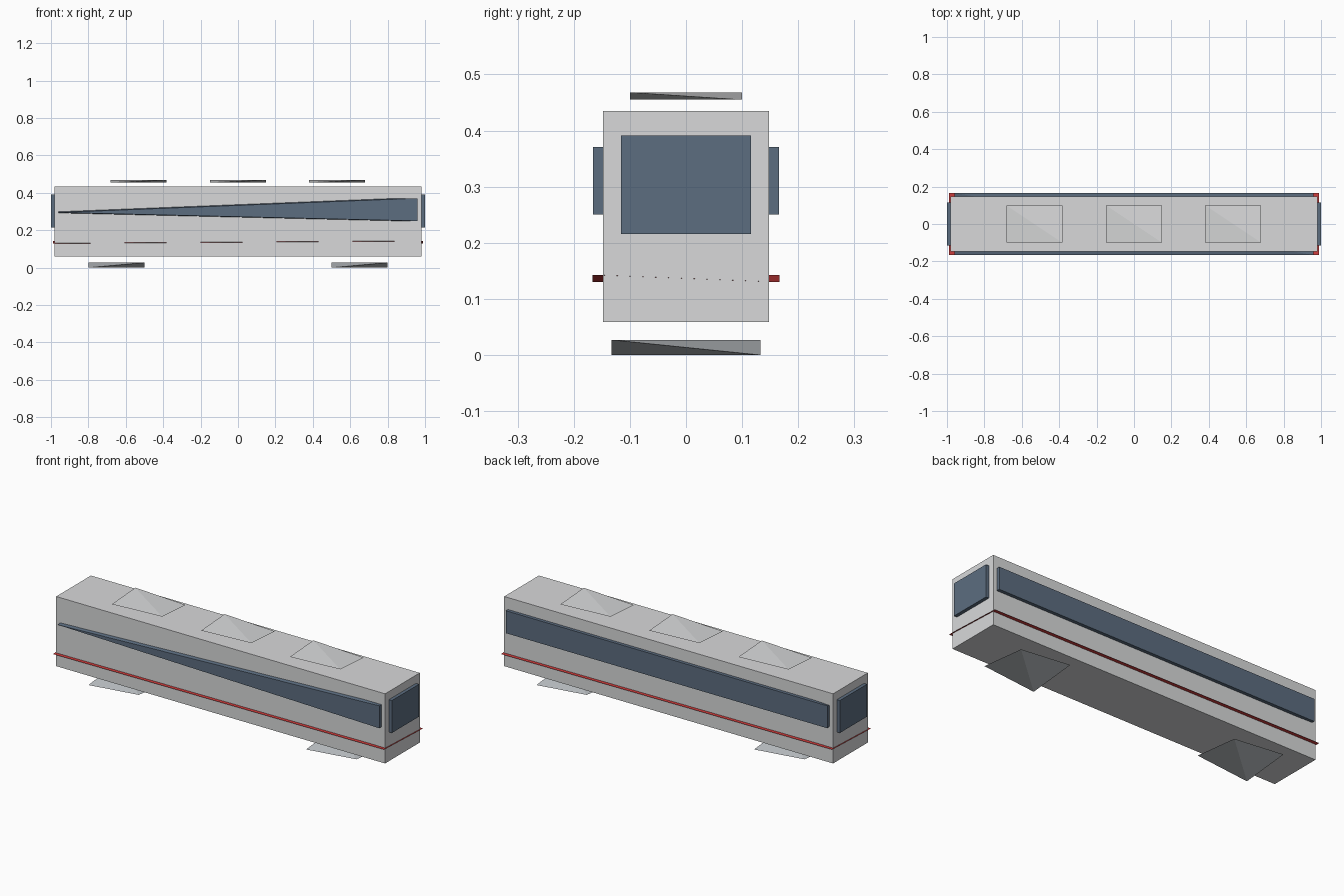
import bpy, bmesh

if "Cube" in bpy.data.objects:
    bpy.data.objects.remove(bpy.data.objects["Cube"])


def material(name, srgb):
    m = bpy.data.materials.new(name)
    lin = [((c / 255 + 0.055) / 1.055) ** 2.4 for c in srgb]
    m.diffuse_color = (*lin, 1)
    m.use_nodes = True
    m.node_tree.nodes["Principled BSDF"].inputs["Base Color"].default_value = m.diffuse_color
    return m


body_grey = material("body grey", (216, 217, 218))
unit_grey = material("roof unit grey", (216, 217, 218))
bogie_grey = material("bogie grey", (200, 205, 209))
glass_blue = material("glass blue", (92, 109, 128))
stripe_red = material("stripe red", (205, 60, 60))


def hull(name, points, mat):
    """Flat-faced convex solid around a few corner points."""
    bm = bmesh.new()
    for p in points:
        bm.verts.new(p)
    bmesh.ops.convex_hull(bm, input=bm.verts[:])
    bmesh.ops.dissolve_limit(bm, angle_limit=0.0005, verts=bm.verts[:], edges=bm.edges[:])
    bmesh.ops.recalc_face_normals(bm, faces=bm.faces[:])
    me = bpy.data.meshes.new(name)
    bm.to_mesh(me)
    bm.free()
    me.materials.append(mat)
    ob = bpy.data.objects.new(name, me)
    bpy.context.collection.objects.link(ob)
    return ob


def corners(cx, hx, hy, z0, z1):
    return [(cx + i * hx, j * hy, z) for i in (-1, 1) for j in (-1, 1) for z in (z0, z1)]


def box(name, hx, hy, z0, z1, mat):
    return hull(name, corners(0, hx, hy, z0, z1), mat)


def wedge(name, cx, hx, hy, z0, z1, mat):
    """Four-faced sliver: alternate corners of a box, high edge crossing the low edge."""
    pts = [(cx + i * hx, j * hy, z1 if i * j < 0 else z0) for i in (-1, 1) for j in (-1, 1)]
    return hull(name, pts, mat)


# carriage body and the end windows running through it
box("carriage_body", 0.982, 0.148, 0.059, 0.435, body_grey)
box("end_windows", 1.0, 0.116, 0.216, 0.391, glass_blue)

# side windows: full band at the back, tapering to a point at the front left
band = [p for p in corners(0, 0.96, 0.166, 0.25, 0.371) if not (p[0] < 0 and p[1] < 0)]
hull("side_windows", band + [(-0.96, -0.166, 0.295)], glass_blue)

# waist stripe
wedge("waist_stripe", 0, 0.988, 0.167, 0.13, 0.143, stripe_red)

# roof units and bogies
for n, x in enumerate((-0.533, 0, 0.53)):
    wedge(f"roof_unit_{n + 1}", x, 0.15, 0.1, 0.455, 0.468, unit_grey)
for n, x in enumerate((-0.65, 0.65)):
    wedge(f"bogie_{n + 1}", x, 0.15, 0.133, 0, 0.027, bogie_grey)
